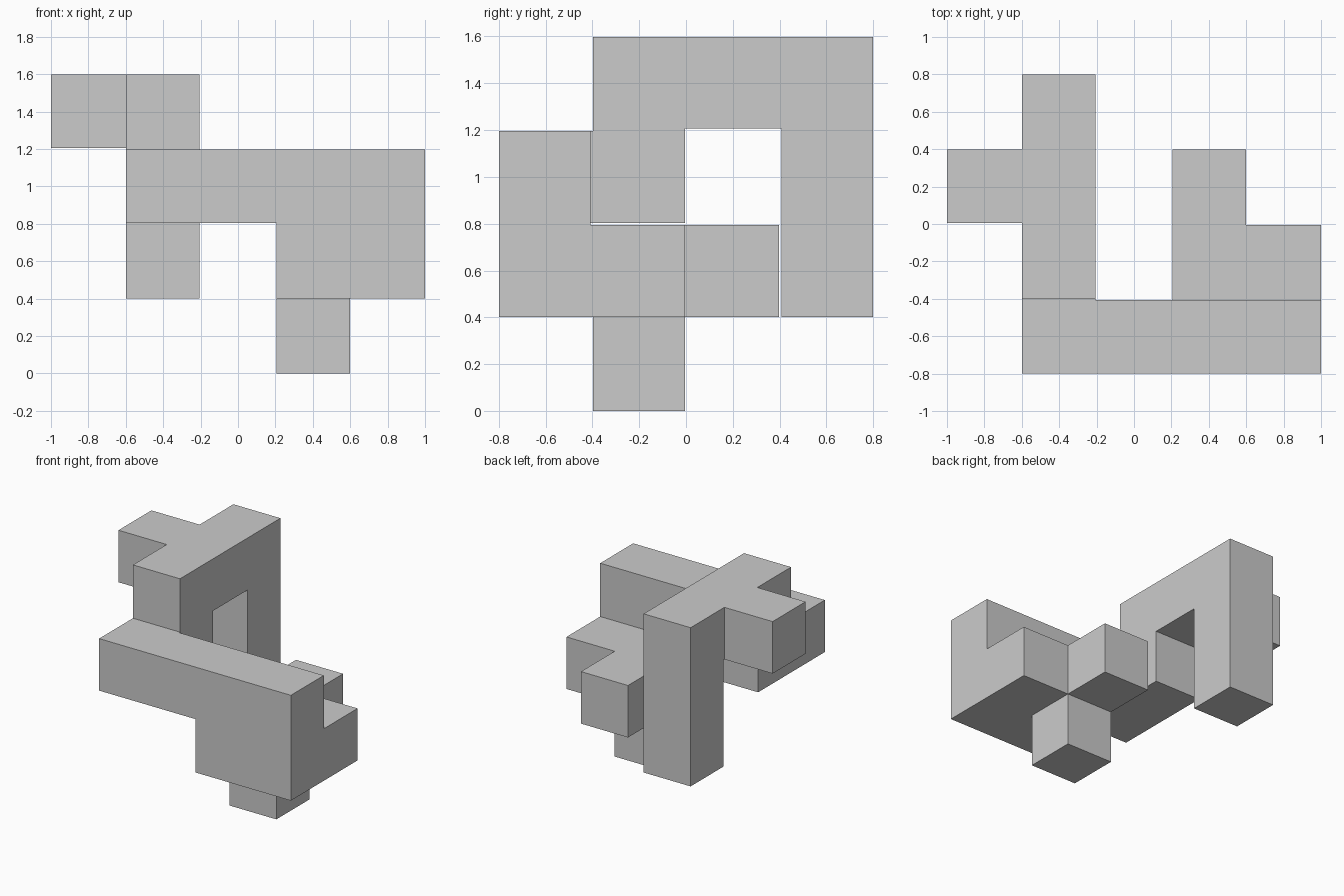
import bpy, bmesh
from itertools import product
from mathutils import Vector

if "Cube" in bpy.data.objects:
    bpy.data.objects.remove(bpy.data.objects["Cube"])

PITCH, GAP = 0.402, 0.01      # cube spacing and the clearance around the piece
COUNT = (5, 4, 4)             # cells along x, y, z

# Bars of the puzzle piece: first and last cell of each
BARS = [
    ((1, 0, 2), (4, 0, 2)),   # long front bar
    ((3, 0, 1), (4, 1, 1)),   # square slab under its right end
    ((3, 2, 1), (3, 2, 1)),   # rear stub on the slab
    ((3, 1, 0), (3, 1, 0)),   # foot
    ((1, 1, 2), (1, 1, 3)),   # arch front pillar
    ((1, 1, 3), (1, 3, 3)),   # arch top beam
    ((1, 3, 1), (1, 3, 3)),   # arch rear post
    ((0, 2, 3), (0, 2, 3)),   # left stub on the beam
]
cells = {c for lo, hi in BARS
         for c in product(*(range(a, b + 1) for a, b in zip(lo, hi)))}


def filled(s):
    """Slot grid: even index = cube, odd index = joint between two cubes."""
    return all(c in cells for c in product(*({i // 2, (i + 1) // 2} for i in s)))


def corner(index):
    """Position of a slot-grid corner."""
    p = [(i // 2) * PITCH + (i % 2) * (PITCH - GAP) for i in index]
    half = [(n * PITCH - GAP) / 2 for n in COUNT]
    return Vector((p[0] - half[0], p[1] - half[1], p[2]))


# Outer skin of all filled slots
bm = bmesh.new()
verts = {}
for s in product(*(range(2 * n - 1) for n in COUNT)):
    if not filled(s):
        continue
    for axis, side in product(range(3), (0, 1)):
        near = list(s)
        near[axis] += 2 * side - 1
        if filled(near):
            continue
        u, v = (axis + 1) % 3, (axis + 2) % 3
        loop = []
        for du, dv in ((0, 0), (1, 0), (1, 1), (0, 1)):
            k = list(s)
            k[axis] += side
            k[u] += du
            k[v] += dv
            k = tuple(k)
            if k not in verts:
                verts[k] = bm.verts.new(corner(k))
            loop.append(verts[k])
        bm.faces.new(loop if side else loop[::-1])

# Merge coplanar faces into clean flat sides
bmesh.ops.dissolve_limit(bm, angle_limit=0.01, verts=bm.verts[:], edges=bm.edges[:])
bmesh.ops.recalc_face_normals(bm, faces=bm.faces[:])
mesh = bpy.data.meshes.new("puzzle_piece")
bm.to_mesh(mesh)
bm.free()
bpy.context.collection.objects.link(bpy.data.objects.new("puzzle_piece", mesh))
